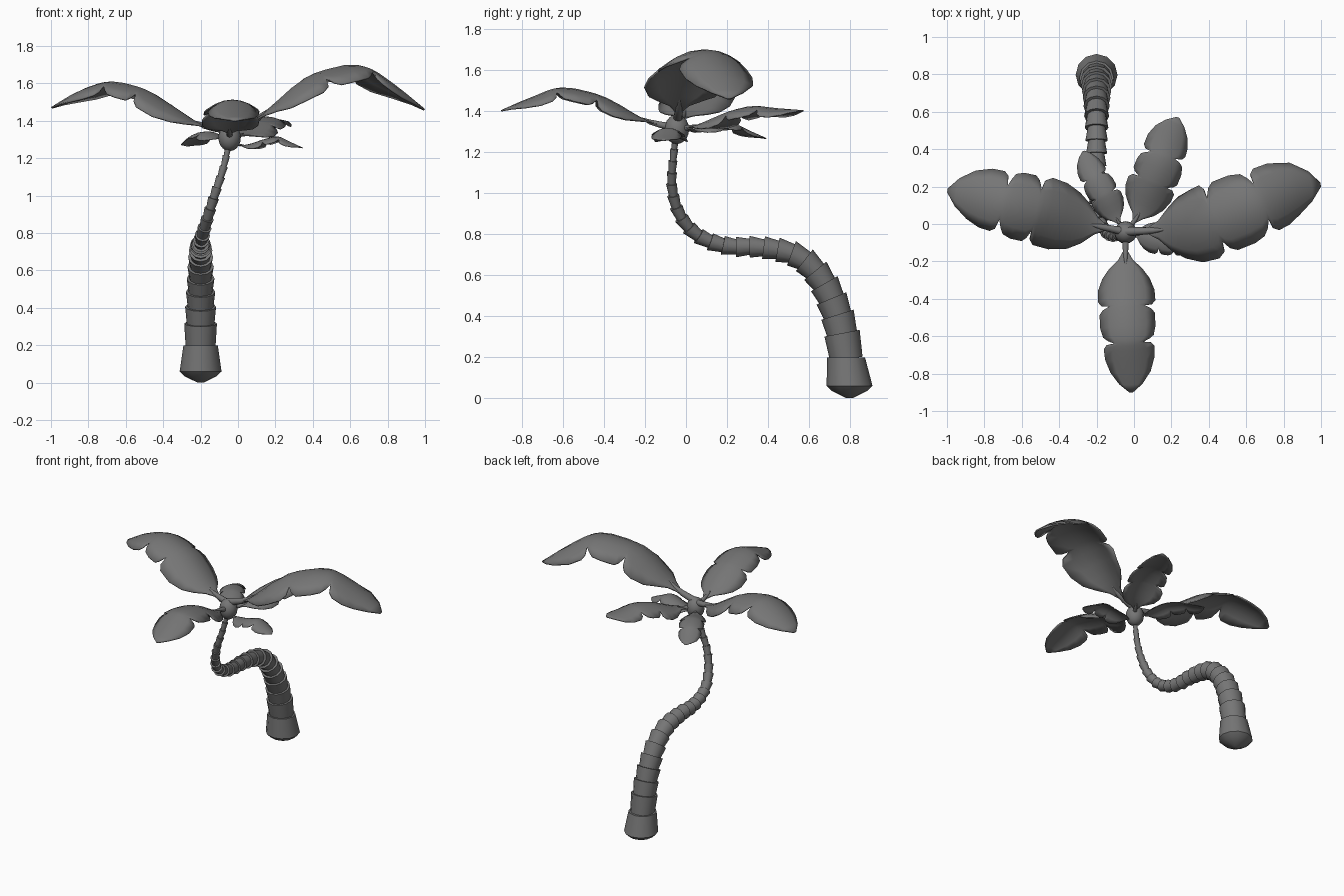
import bpy, bmesh
from math import cos, sin, tau
from mathutils import Vector

cube = bpy.data.objects.get("Cube")
if cube:
    bpy.data.objects.remove(cube, do_unlink=True)

grey = bpy.data.materials.new("dark grey")
grey.use_nodes = True
grey.diffuse_color = (0.18, 0.18, 0.18, 1)
grey.node_tree.nodes["Principled BSDF"].inputs["Base Color"].default_value = grey.diffuse_color
UP = Vector((0, 0, 1))


def spline(points, t):
    """Smooth curve through the points, t from 0 to 1."""
    pts = [Vector(p) for p in points]
    pts = [pts[0] * 2 - pts[1]] + pts + [pts[-1] * 2 - pts[-2]]
    spans = len(pts) - 3
    i = min(int(t * spans), spans - 1)
    u = t * spans - i
    a, b, c, d = pts[i:i + 4]
    return (b * 2 + (c - a) * u + (a * 2 - b * 5 + c * 4 - d) * u ** 2
            + (b * 3 - a - c * 3 + d) * u ** 3) / 2


def by_length(points, steps=200):
    """Return a function giving position and direction by fraction of arc length."""
    samples = [spline(points, i / steps) for i in range(steps + 1)]
    lengths = [0]
    for a, b in zip(samples, samples[1:]):
        lengths.append(lengths[-1] + (b - a).length)

    def at(f):
        goal = f * lengths[-1]
        i = max(1, next((k for k, s in enumerate(lengths) if s >= goal), steps))
        a, b = samples[i - 1], samples[i]
        return a.lerp(b, (goal - lengths[i - 1]) / (lengths[i] - lengths[i - 1])), (b - a).normalized()
    return at


def add_object(name, bm, angle):
    bmesh.ops.recalc_face_normals(bm, faces=bm.faces)
    mesh = bpy.data.meshes.new(name)
    bm.to_mesh(mesh)
    bm.free()
    mesh.materials.append(grey)
    obj = bpy.data.objects.new(name, mesh)
    bpy.context.collection.objects.link(obj)
    bpy.ops.object.select_all(action="DESELECT")
    obj.select_set(True)
    bpy.context.view_layer.objects.active = obj
    bpy.ops.object.shade_smooth_by_angle(angle=angle)
    return obj


def ring(bm, centre, direction, radius, sides=12):
    u = direction.cross(Vector((1, 0, 0))).normalized()
    v = direction.cross(u)
    return [bm.verts.new(centre + (u * cos(tau * i / sides) + v * sin(tau * i / sides)) * radius)
            for i in range(sides)]


def tube(bm, stations):
    """Closed tube through (centre, direction, radius) stations."""
    rings = [ring(bm, *s) for s in stations]
    for low, high in zip(rings, rings[1:]):
        for i in range(len(low)):
            j = (i + 1) % len(low)
            bm.faces.new((low[i], low[j], high[j], high[i]))
    bm.faces.new(rings[0])
    bm.faces.new(rings[-1])


# Trunk: stacked collars, flared at the top and shrinking along an S curve
trunk_path = [(-.2, .797, .06), (-.2, .78, .2), (-.2, .74, .4), (-.2, .66, .58), (-.2, .54, .695),
              (-.2, .36, .735), (-.2, .2, .74), (-.19, .06, .79), (-.16, -.03, .89),
              (-.12, -.068, 1.02), (-.08, -.065, 1.14), (-.05, -.05, 1.27)]
at = by_length(trunk_path)
bm = bmesh.new()
collars = 23
cuts = [.08 + .92 * (i / collars) ** .83 for i in range(collars + 1)]
for f0, f1 in zip(cuts, cuts[1:]):
    (p0, d0), (p1, d1) = at(f0), at(f1)
    size = .017 + .08 * (1 - f1) ** 1.1
    tube(bm, [(p0 - d0 * .01, d0, size * (.98 - .2 * min(1, f0 * 2))), (p1, d1, size * 1.04)])
add_object("trunk", bm, .6)

# Wide foot with a rounded underside
bm = bmesh.new()
foot, top = at(0)[0], at(cuts[0])[0]
tube(bm, [(foot - UP * .06, UP, .015), (foot - UP * .026, UP, .085),
          (foot, UP, .112), (top, UP, .092)])
add_object("trunk_foot", bm, .6)

# Crown knob where the fronds meet
bm = bmesh.new()
bmesh.ops.create_uvsphere(bm, u_segments=16, v_segments=10, radius=.06)
bmesh.ops.scale(bm, verts=bm.verts, vec=(1, 1, 1.2))
bmesh.ops.translate(bm, verts=bm.verts, vec=(-.045, -.045, 1.31))
add_object("crown_knob", bm, .8)

# Frond outline: fraction along the frond, share of the half width
outline = [(.0, .09), (.1, .09), (.15, .25), (.2, .58), (.25, .82), (.32, .98), (.4, 1), (.435, .88),
           (.45, .6), (.465, .84), (.49, .96), (.58, .96), (.645, .88), (.67, .72), (.685, .5),
           (.7, .78), (.73, .88), (.8, .86), (.88, .7), (.95, .4), (1, .05)]


def frond(name, path, half_width, waist=.45):
    """Arched, notched blade with a round stalk; waist places the first notch."""
    at = by_length(path)
    bm = bmesh.new()
    rows = []
    for f, w in outline:
        f += (waist - .45) * max(0, 1 - abs(f - .45) / .22)
        p, d = at(f)
        side = d.cross(UP).normalized()
        up = side.cross(d)
        rows.append([bm.verts.new(p + side * s * w * half_width
                                  - up * .42 * half_width * (s * w) ** 2)
                     for s in (-1, -.66, -.33, 0, .33, .66, 1)])
    for a, b in zip(rows, rows[1:]):
        for i in range(len(a) - 1):
            bm.faces.new((a[i], a[i + 1], b[i + 1], b[i]))
    blade = add_object(name + "_frond", bm, .7)
    solid = blade.modifiers.new("thickness", "SOLIDIFY")
    solid.thickness = .05 * half_width
    solid.offset = 0
    # Stalk
    bm = bmesh.new()
    tube(bm, [(*at(f), half_width * r) for f, r in
              [(0, .12), (.08, .1), (.13, .08), (.19, .02)]])
    add_object(name + "_stalk", bm, .8)


frond("right", [(-.05, -.04, 1.35), (-.2, -.01, 1.38), (-.35, .025, 1.475), (-.5, .07, 1.565),
                (-.68, .11, 1.605), (-.84, .15, 1.56), (-.995, .18, 1.47)], .185, .5)
frond("left", [(-.04, -.04, 1.36), (.1, -.035, 1.41), (.22, -.025, 1.51), (.38, .005, 1.635),
               (.63, .1, 1.695), (.83, .18, 1.59), (.995, .21, 1.46)], .2)
frond("front", [(-.045, -.06, 1.32), (-.045, -.2, 1.355), (-.04, -.4, 1.465),
                (-.03, -.6, 1.51), (-.02, -.76, 1.46), (-.015, -.9, 1.4)], .152)
frond("back_left", [(-.04, -.04, 1.31), (.03, .06, 1.33), (.09, .2, 1.39),
                    (.14, .32, 1.42), (.18, .44, 1.41), (.235, .57, 1.4)], .13)
frond("back_right", [(-.05, -.04, 1.3), (-.1, .04, 1.31), (-.15, .14, 1.34),
                     (-.2, .23, 1.335), (-.24, .31, 1.3), (-.27, .39, 1.265)], .085)
frond("front_left", [(-.04, -.05, 1.28), (.04, -.06, 1.27), (.14, -.08, 1.3),
                     (.21, -.09, 1.315), (.28, -.1, 1.285), (.345, -.11, 1.255)], .083)
